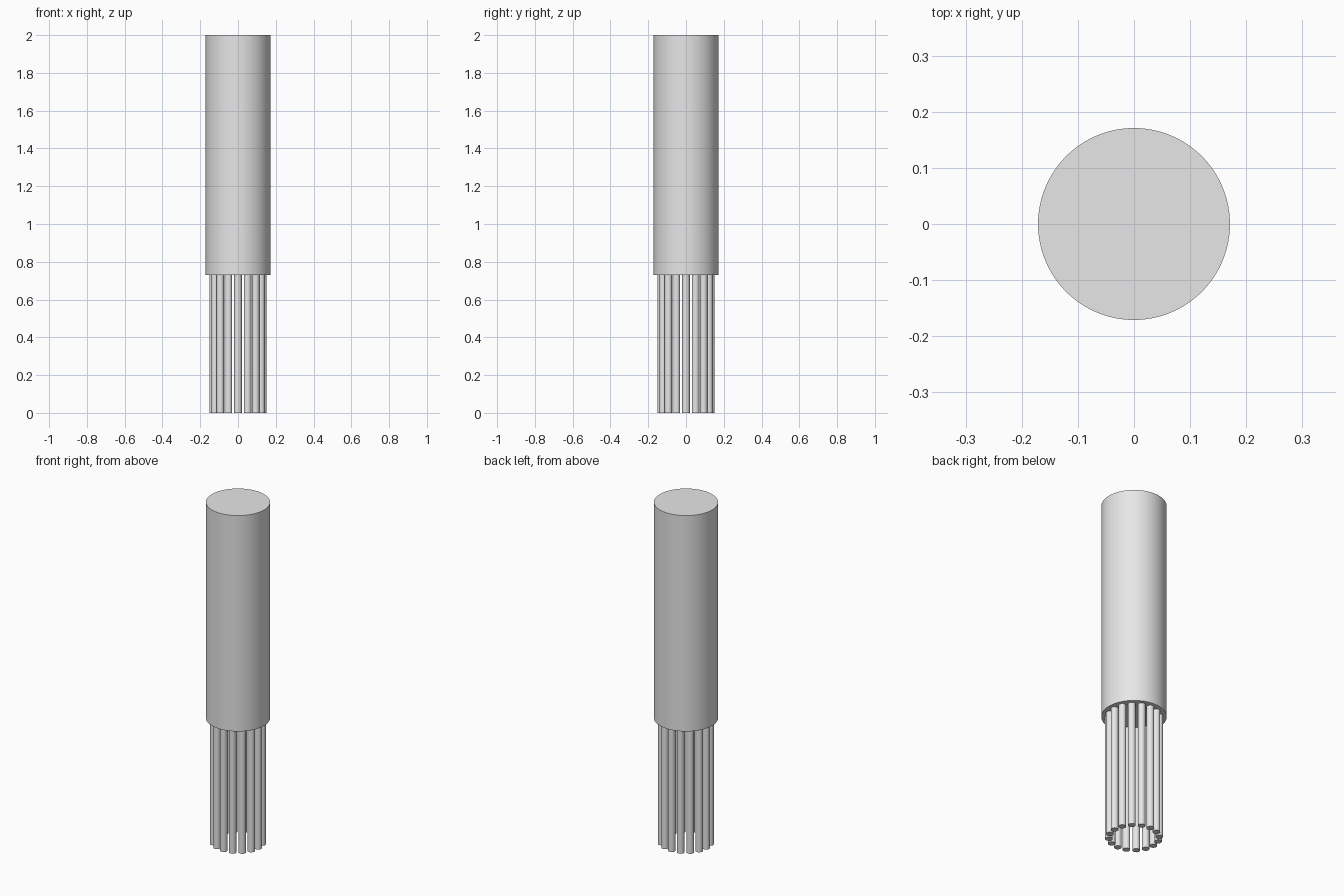
import bpy
import math

cube = bpy.data.objects.get("Cube")
if cube:
    bpy.data.objects.remove(cube, do_unlink=True)

HEIGHT = 2.0
BODY_BOTTOM = 0.73
BODY_RADIUS = 0.171
PIN_COUNT = 16
PIN_RADIUS = 0.02
RING_RADIUS = 0.132

grey = bpy.data.materials.new("light_grey")
grey.use_nodes = True
colour = (0.8, 0.8, 0.8, 1.0)
grey.diffuse_color = colour
grey.node_tree.nodes["Principled BSDF"].inputs["Base Color"].default_value = colour


def add_rod(name, radius, bottom, top, sides, x=0.0, y=0.0):
    """Add an upright, capped cylinder with smooth sides and sharp rims."""
    bpy.ops.mesh.primitive_cylinder_add(
        vertices=sides, radius=radius, depth=top - bottom,
        location=(x, y, (bottom + top) / 2))
    rod = bpy.context.object
    rod.name = name
    rod.data.materials.append(grey)
    bpy.ops.object.shade_smooth_by_angle(angle=math.radians(35))
    return rod


# Solid upper body
add_rod("body", BODY_RADIUS, BODY_BOTTOM, HEIGHT, 96)

# Ring of thin pins below the body
for i in range(PIN_COUNT):
    angle = math.tau * i / PIN_COUNT
    add_rod(f"pin_{i + 1}", PIN_RADIUS, 0.0, BODY_BOTTOM, 32,
            RING_RADIUS * math.cos(angle), RING_RADIUS * math.sin(angle))
